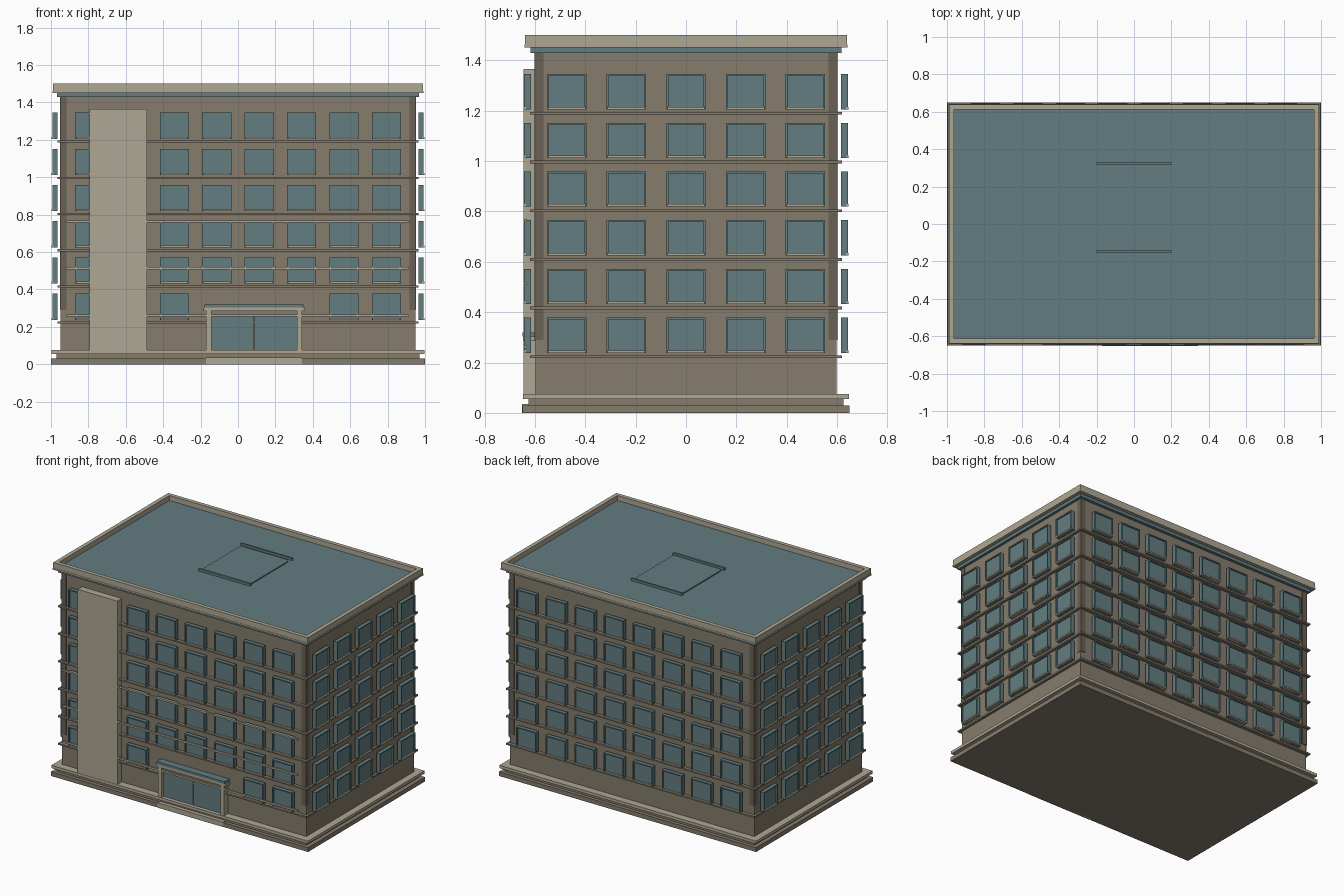
import bpy, bmesh
from mathutils import Matrix, Vector

if "Cube" in bpy.data.objects:
    bpy.data.objects.remove(bpy.data.objects["Cube"], do_unlink=True)


def linear(c):
    return c / 12.92 if c <= 0.04 else ((c + 0.055) / 1.055) ** 2.4


def material(name, r, g, b):
    m = bpy.data.materials.new(name)
    m.use_nodes = True
    col = (linear(r), linear(g), linear(b), 1)
    m.diffuse_color = col
    m.node_tree.nodes["Principled BSDF"].inputs["Base Color"].default_value = col
    return m


wall = material("brown wall", 0.52, 0.485, 0.425)
stone = material("pale stone", 0.68, 0.655, 0.58)
glass = material("teal glass", 0.39, 0.49, 0.505)
trim = material("dark brown trim", 0.41, 0.38, 0.33)


def boxes(name, mat, *spans):
    """One object made of boxes given as (x0, x1, y0, y1, z0, z1)."""
    bm = bmesh.new()
    for x0, x1, y0, y1, z0, z1 in spans:
        centre = Vector((x0 + x1, y0 + y1, z0 + z1)) / 2
        size = (x1 - x0, y1 - y0, z1 - z0)
        bmesh.ops.create_cube(bm, size=1, matrix=Matrix.Translation(centre) @ Matrix.Diagonal((*size, 1)))
    mesh = bpy.data.meshes.new(name)
    bm.to_mesh(mesh)
    bm.free()
    mesh.materials.append(mat)
    ob = bpy.data.objects.new(name, mesh)
    bpy.context.collection.objects.link(ob)
    return ob


def slab(x, y, z0, z1):
    return (-x, x, -y, y, z0, z1)


def ring(x, y, t, z0, z1):
    """Four boxes forming a rectangular ring of thickness t."""
    return [(-x, x, -y, t - y, z0, z1), (-x, x, y - t, y, z0, z1),
            (-x, t - x, t - y, y - t, z0, z1), (x - t, x, t - y, y - t, z0, z1)]


# Main block and grooved plinth
boxes("main_block", wall, slab(0.95, 0.597, 0.03, 1.44))
boxes("plinth", wall, slab(1.0, 0.65, 0, 0.03), slab(0.97, 0.625, 0.03, 0.055))
boxes("plinth_cap", stone, slab(0.998, 0.648, 0.055, 0.075))

# Ledges below each floor of windows
FLOOR = 0.1935
boxes("floor_ledges", wall, *[slab(0.966, 0.62, 0.217 + i * FLOOR, 0.228 + i * FLOOR) for i in range(6)])

# Corner strips
strips = []
for sx in (-1, 1):
    for sy in (-1, 1):
        x, y = sx * 0.934, sy * 0.584
        strips.append((x - 0.018, x + 0.018, y - 0.018, y + 0.018, 0.29, 1.43))
boxes("corner_strips", trim, *strips)

# Roof, cornice and parapet
boxes("cornice_band", glass, slab(0.968, 0.618, 1.428, 1.45))
boxes("parapet", stone, *ring(0.99, 0.64, 0.028, 1.45, 1.5))
boxes("parapet_base", stone, *ring(0.992, 0.642, 0.01, 1.45, 1.462))
boxes("roof_deck", glass, slab(0.964, 0.614, 1.445, 1.465))

# Roof hatch with rounded corners and two side rails
hatch = boxes("roof_hatch", glass, (-0.19, 0.19, -0.13, 0.3, 1.46, 1.472))
bm = bmesh.new()
bm.from_mesh(hatch.data)
upright = [e for e in bm.edges if abs(e.verts[0].co.z - e.verts[1].co.z) > 0.005]
bmesh.ops.bevel(bm, geom=upright, offset=0.02, segments=4, affect='EDGES', profile=0.5)
bm.to_mesh(hatch.data)
bm.free()
boxes("hatch_rails", glass, (-0.2, 0.2, 0.316, 0.328, 1.46, 1.482), (-0.2, 0.2, -0.153, -0.138, 1.46, 1.482))

# Windows: recessed pane, raised frame and pale sill, held just off the wall
W, H = 0.078, 0.14
panes, frames, sills = [], [], []


def window(side, along, z):
    """Side is the outward direction; along is the position on that wall."""
    def place(a0, a1, d0, d1, z0, z1):
        a0, a1 = along + a0, along + a1
        if side[0]:
            d = sorted((side[0] * (0.965 + d0), side[0] * (0.965 + d1)))
            return (*d, a0, a1, z0, z1)
        d = sorted((side[1] * (0.615 + d0), side[1] * (0.615 + d1)))
        return (a0, a1, *d, z0, z1)
    panes.append(place(-W, W, 0, 0.02, z, z + H))
    for s in (-1, 1):
        c = s * (W - 0.004)
        frames.append(place(c - 0.004, c + 0.004, 0, 0.028, z + 0.01, z + H))
    frames.append(place(-W, W, 0, 0.028, z + H - 0.008, z + H))
    sills.append(place(-W + 0.004, W - 0.004, 0.004, 0.031, z, z + 0.01))


for floor in range(6):
    z = 0.238 + floor * FLOOR
    for i in range(8):
        x = (i - 3.5) * 0.2267
        window((0, 1), x, z)
        behind_tower = i == 1
        behind_door = floor == 0 and i in (3, 4, 5)
        if not (behind_tower or behind_door):
            window((0, -1), x, z)
    for i in range(5):
        for s in (-1, 1):
            window((s, 0), (i - 2) * 0.237, z)
boxes("window_panes", glass, *panes)
boxes("window_frames", glass, *frames)
boxes("window_sills", stone, *sills)

# Front tower and horizontal rails
boxes("front_tower", stone, (-0.795, -0.487, -0.646, -0.59, 0.07, 1.365))
boxes("front_rails", stone, *[(-0.92, 0.912, -0.644, -0.632, z, z + 0.012) for z in (0.255, 0.507, 0.757)])

# Entrance
boxes("entrance_frame", stone, (-0.17, -0.143, -0.645, -0.59, 0.07, 0.29),
      (0.315, 0.342, -0.645, -0.59, 0.07, 0.29), (-0.185, 0.357, -0.648, -0.59, 0.285, 0.303))
boxes("entrance_canopy", glass, (-0.18, 0.35, -0.649, -0.59, 0.303, 0.32))
boxes("entrance_lintel", wall, (-0.143, 0.315, -0.63, -0.59, 0.26, 0.285))
boxes("entrance_doors", glass, (-0.143, 0.084, -0.622, -0.59, 0.075, 0.26), (0.088, 0.315, -0.622, -0.59, 0.075, 0.26))
boxes("entrance_step", stone, (-0.17, 0.342, -0.652, -0.6, 0, 0.035))
